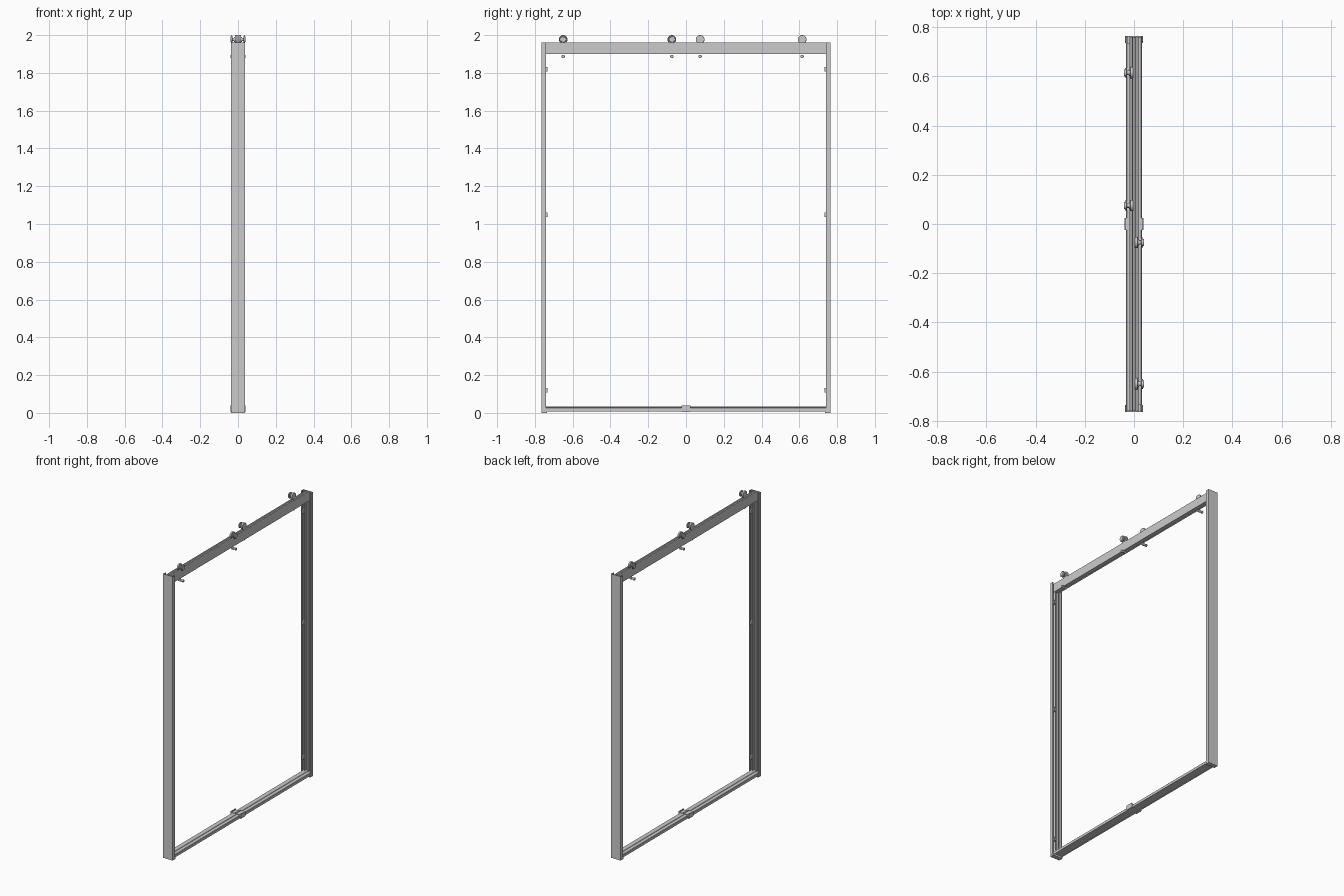
import bpy, bmesh, math
from mathutils import Vector

if "Cube" in bpy.data.objects:
    bpy.data.objects.remove(bpy.data.objects["Cube"])


def finish(name, bm):
    bmesh.ops.remove_doubles(bm, verts=bm.verts, dist=1e-6)
    bmesh.ops.recalc_face_normals(bm, faces=bm.faces)
    me = bpy.data.meshes.new(name)
    bm.to_mesh(me)
    bm.free()
    ob = bpy.data.objects.new(name, me)
    bpy.context.collection.objects.link(ob)
    return ob


def extrude(name, pts, axis, lo, hi):
    """Extrude a closed outline: (x, y) along z, or (x, z) along y."""
    bm = bmesh.new()
    vs = [bm.verts.new((a, b, lo) if axis == 'z' else (a, lo, b)) for a, b in pts]
    f = bm.faces.new(vs)
    r = bmesh.ops.extrude_face_region(bm, geom=[f])
    d = Vector((0, 0, hi - lo)) if axis == 'z' else Vector((0, hi - lo, 0))
    bmesh.ops.translate(bm, vec=d, verts=[g for g in r['geom'] if isinstance(g, bmesh.types.BMVert)])
    return finish(name, bm)


def lathe_x(name, pts, side, y, z, seg=32):
    """Spin an (x, radius) outline round an axis parallel to x."""
    bm = bmesh.new()
    rings = []
    for x, r in pts:
        rings.append([bm.verts.new((side * x, y + r * math.cos(2 * math.pi * i / seg),
                                    z + r * math.sin(2 * math.pi * i / seg))) for i in range(seg)])
    for a, b in zip(rings, rings[1:]):
        for i in range(seg):
            j = (i + 1) % seg
            bm.faces.new((a[i], a[j], b[j], b[i]))
    bm.faces.new(rings[0])
    bm.faces.new(rings[-1])
    ob = finish(name, bm)
    bpy.context.view_layer.objects.active = ob
    ob.select_set(True)
    bpy.ops.object.shade_smooth_by_angle()
    ob.select_set(False)
    return ob


def mirrored(half):
    return half + [(-a, b) for a, b in reversed(half)]


def box(name, lo, hi):
    x0, y0, z0 = lo
    x1, y1, z1 = hi
    return extrude(name, [(x0, y0), (x1, y0), (x1, y1), (x0, y1)], 'z', z0, z1)


# Wall jambs: channel with hooked outer flanges and two inner fins
jamb_half = [(0.010, 0.762), (0.010, 0.744), (0.013, 0.744), (0.013, 0.762),
             (0.031, 0.762), (0.034, 0.759), (0.034, 0.744), (0.030, 0.744),
             (0.030, 0.741), (0.037, 0.741), (0.037, 0.765)]
jamb = [(-a, b) for a, b in reversed(jamb_half)] + jamb_half
for s, n in ((1, "back"), (-1, "front")):
    extrude(n + "_jamb", [(x, y * s) for x, y in jamb], 'z', 0.008, 1.96)
    # Rubber door bumpers and jamb end pad
    for i, z in enumerate((0.12, 1.05, 1.82)):
        y0, y1 = sorted((s * 0.734, s * 0.762))
        box(f"{n}_bumper_{i + 1}", (-s * 0.022 - 0.006, y0, z - 0.012),
            (-s * 0.022 + 0.006, y1, z + 0.012))
    y0, y1 = sorted((s * 0.735, s * 0.765))
    box(n + "_jamb_foot", (-0.036, y0, 0.0), (0.036, y1, 0.012))

# Header rail with a shallow track groove on top, open underneath
header = mirrored([(0.005, 1.954), (0.008, 1.960), (0.016, 1.960), (0.018, 1.957),
                   (0.018, 1.900), (0.014, 1.900), (0.014, 1.904)])
extrude("header_rail", header, 'y', -0.761, 0.761)

# Sill track, hollow below with a stepped top
sill = mirrored([(0.008, 0.033), (0.010, 0.030), (0.029, 0.028), (0.032, 0.025),
                 (0.032, 0.008), (0.028, 0.008), (0.028, 0.012)])
extrude("sill_track", sill, 'y', -0.761, 0.761)

# Centre guide: saddle clipped over the sill with upright door guides
guide = mirrored([(0.004, 0.038), (0.004, 0.034), (0.034, 0.031), (0.034, 0.038),
                  (0.039, 0.038), (0.039, 0.006), (0.034, 0.006), (0.034, 0.027),
                  (0.003, 0.031)])
extrude("centre_guide", guide, 'y', -0.025, 0.025)

# Hanging rollers (wheel, spindle, outer cap) and anti-lift pins
roller = [(0.003, 0.018), (0.003, 0.022), (0.004, 0.023), (0.015, 0.023), (0.016, 0.022),
          (0.016, 0.013), (0.020, 0.013), (0.020, 0.009), (0.029, 0.009), (0.029, 0.018),
          (0.031, 0.020), (0.036, 0.020), (0.037, 0.019), (0.037, 0.015), (0.040, 0.014)]
pin = [(0.003, 0.008), (0.004, 0.009), (0.018, 0.009), (0.018, 0.006), (0.030, 0.006),
       (0.030, 0.009), (0.039, 0.009), (0.040, 0.008)]
for i, (s, y) in enumerate(((-1, 0.615), (-1, 0.075), (1, -0.075), (1, -0.65))):
    lathe_x(f"roller_{i + 1}", roller, s, y, 1.977)
    lathe_x(f"anti_lift_pin_{i + 1}", pin, s, y, 1.887, 20)
